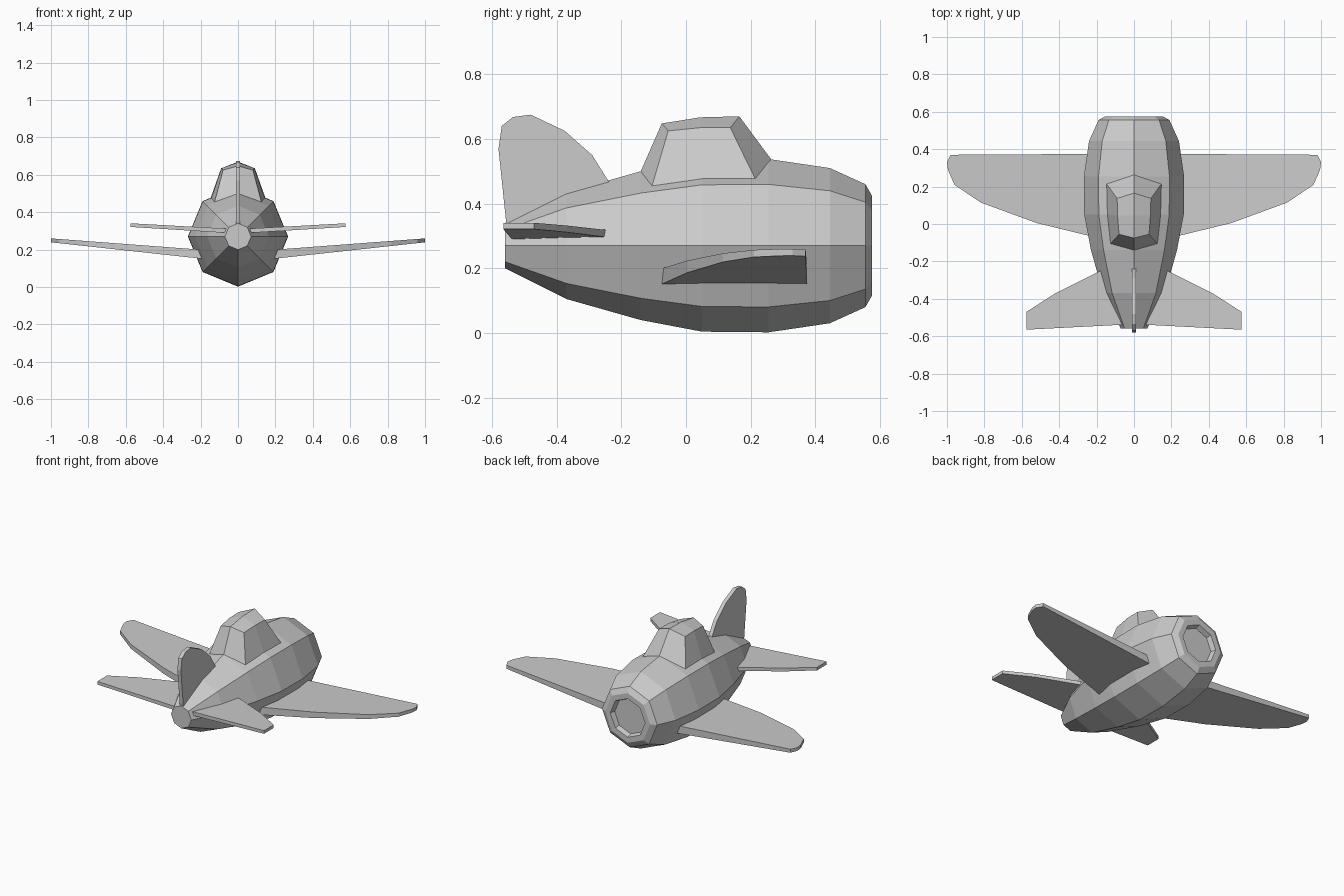
import bpy, bmesh, math

if "Cube" in bpy.data.objects:
    bpy.data.objects.remove(bpy.data.objects["Cube"])


def finish(bm, name):
    bmesh.ops.recalc_face_normals(bm, faces=bm.faces)
    me = bpy.data.meshes.new(name)
    bm.to_mesh(me)
    bm.free()
    ob = bpy.data.objects.new(name, me)
    bpy.context.collection.objects.link(ob)
    return ob


def loft(name, rings):
    """Skin closed rings of points and cap both ends."""
    bm = bmesh.new()
    vs = [[bm.verts.new(p) for p in ring] for ring in rings]
    n = len(vs[0])
    for a, b in zip(vs, vs[1:]):
        for i in range(n):
            j = (i + 1) % n
            bm.faces.new((a[i], a[j], b[j], b[i]))
    bm.faces.new(vs[0])
    bm.faces.new(vs[-1])
    return finish(bm, name)


def octagon(y, r):
    return [(r * math.sin(i * math.pi / 4), y, 0.27 + r * math.cos(i * math.pi / 4))
            for i in range(8)]


def panel(name, outline, low, high, side):
    """Tapered flat surface: outline in x, y with sloping underside and top."""
    return loft(name, [[(side * x, y, f(x)) for x, y in outline] for f in (low, high)])


# Fuselage with recessed nose opening
stations = [(-0.56, 0.07), (-0.37, 0.165), (-0.14, 0.23), (0.05, 0.266), (0.255, 0.268),
            (0.445, 0.24), (0.555, 0.19), (0.575, 0.155), (0.575, 0.12), (0.545, 0.11)]
loft("fuselage", [octagon(y, r) for y, r in stations])

# Main wings and tailplanes
wing = [(0.15, 0.375), (0.98, 0.37), (1.0, 0.33), (0.995, 0.29), (0.96, 0.21),
        (0.82, 0.115), (0.52, 0.005), (0.15, -0.085)]
tail = [(0.03, -0.17), (0.19, -0.255), (0.42, -0.37), (0.575, -0.47),
        (0.575, -0.565), (0.03, -0.537)]
for side, label in ((-1, "left"), (1, "right")):
    panel(label + "_wing", wing,
          lambda x: 0.152 + 0.109 * (x - 0.2),
          lambda x: 0.2 + 0.075 * (x - 0.2), side)
    panel(label + "_tailplane", tail,
          lambda x: 0.29 + 0.062 * (x - 0.07),
          lambda x: 0.313 + 0.055 * (x - 0.07), side)

# Tail fin
fin = [(-0.2, 0.42), (-0.24, 0.47), (-0.29, 0.55), (-0.375, 0.625), (-0.48, 0.675),
       (-0.535, 0.668), (-0.57, 0.64), (-0.58, 0.57), (-0.555, 0.33), (-0.5, 0.29)]
loft("tail_fin", [[(x, y, z) for y, z in fin] for x in (-0.012, 0.012)])

# Cockpit canopy: (centre y, centre z, side x, side y, side z) at rear, middle, front
base = [(-0.14, 0.5, 0.125, -0.105, 0.455), (0.05, 0.53, 0.143, 0.05, 0.475),
        (0.265, 0.535, 0.147, 0.215, 0.475)]
roof = [(-0.075, 0.648, 0.08, -0.055, 0.625), (0.045, 0.667, 0.088, 0.045, 0.635),
        (0.165, 0.67, 0.09, 0.137, 0.635)]
bm = bmesh.new()
rings = []
grid = []
for rows, drop in ((base, 0.06), (base, 0), (roof, 0)):
    g = [[bm.verts.new(p) for p in ((-x, y, z - drop), (0, cy, cz - drop), (x, y, z - drop))]
         for cy, cz, x, y, z in rows]
    grid.append(g)
    rings.append(g[0] + [g[1][2]] + g[2][::-1] + [g[1][0]])
for a, b in zip(rings, rings[1:]):
    for i in range(8):
        j = (i + 1) % 8
        bm.faces.new((a[i], a[j], b[j], b[i]))
for g in (grid[0], grid[2]):
    for i in range(2):
        for j in range(2):
            bm.faces.new((g[i][j], g[i][j + 1], g[i + 1][j + 1], g[i + 1][j]))
finish(bm, "canopy")
